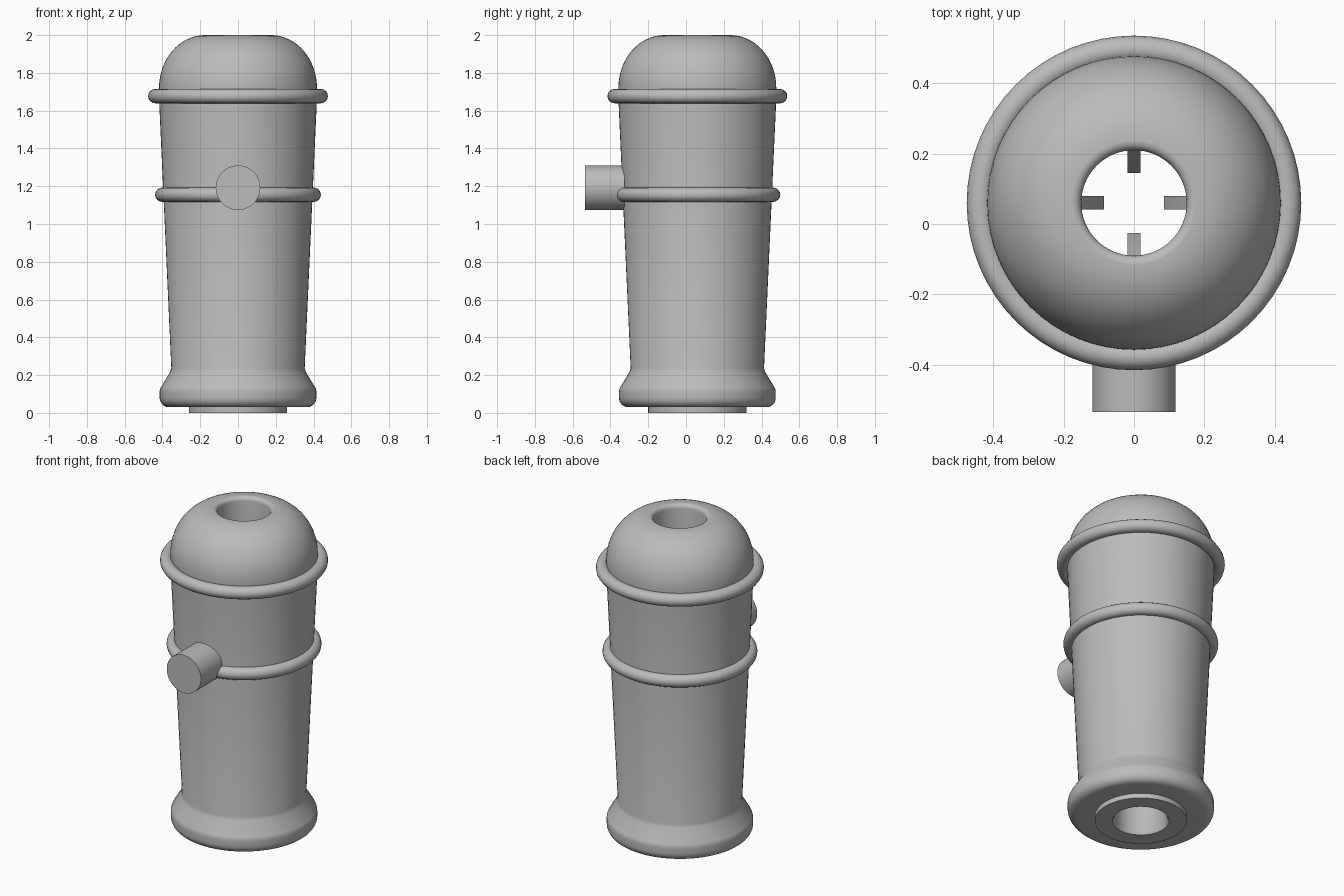
import bpy, bmesh, math
from mathutils import Matrix, Vector

cube = bpy.data.objects.get("Cube")
if cube:
    bpy.data.objects.remove(cube, do_unlink=True)

AXIS_Y = 0.06
SEGMENTS = 64
BORE = 0.15

grey = bpy.data.materials.new("plain grey")
grey.use_nodes = True
COLOUR = (0.5, 0.5, 0.5, 1)
grey.diffuse_color = COLOUR
grey.node_tree.nodes["Principled BSDF"].inputs["Base Color"].default_value = COLOUR


def finish(name, bm, angle=35):
    bmesh.ops.recalc_face_normals(bm, faces=bm.faces[:])
    mesh = bpy.data.meshes.new(name)
    bm.to_mesh(mesh)
    bm.free()
    mesh.materials.append(grey)
    obj = bpy.data.objects.new(name, mesh)
    bpy.context.collection.objects.link(obj)
    bpy.ops.object.select_all(action='DESELECT')
    obj.select_set(True)
    bpy.context.view_layer.objects.active = obj
    bpy.ops.object.shade_smooth_by_angle(angle=math.radians(angle))
    return obj


def arc(r, z, rx, rz, start, end, steps):
    """Points of an elliptical arc in the (radius, height) plane."""
    angles = [math.radians(start + (end - start) * i / steps) for i in range(steps + 1)]
    return [(r + rx * math.cos(a), z + rz * math.sin(a)) for a in angles]


def lathe(name, profile):
    """Closed (radius, height) profile turned about the body axis."""
    bm = bmesh.new()
    rings = []
    for i in range(SEGMENTS):
        a = math.tau * i / SEGMENTS
        rings.append([bm.verts.new((r * math.cos(a), AXIS_Y + r * math.sin(a), z))
                      for r, z in profile])
    for i, ring in enumerate(rings):
        after = rings[(i + 1) % SEGMENTS]
        for j in range(len(profile)):
            k = (j + 1) % len(profile)
            bm.faces.new((ring[j], after[j], after[k], ring[k]))
    return finish(name, bm)


# Hollow body: foot, tapered barrel, domed top and bore
profile = [(BORE + 0.01, 0), (0.26, 0), (0.26, 0.03)]
profile += arc(0.365, 0.08, 0.05, 0.05, -90, 0, 6)
profile += arc(0.365, 0.11, 0.05, 0.05, 0, 30, 3)
profile += [(0.36, 0.215), (0.353, 0.235), (0.417, 1.64)]
profile += arc(0.175, 1.72, 0.243, 0.28, 0, 90, 16)
profile += arc(0.175, 1.975, 0.025, 0.025, 90, 180, 4)
profile += [(BORE, 0.02)]
lathe("hollow_body", profile)

# Raised bands
for name, radius, z in (("upper_band", 0.438, 1.677), ("lower_band", 0.401, 1.155)):
    lathe(name, arc(radius, z, 0.038, 0.038, 0, 337.5, 15))

# Front button
bm = bmesh.new()
bmesh.ops.create_cone(bm, cap_ends=True, segments=48, radius1=0.118, radius2=0.118,
                      depth=0.21, matrix=Matrix.Translation((0, -0.43, 1.192))
                      @ Matrix.Rotation(math.pi / 2, 4, 'X'))
finish("front_button", bm)

# Four sloped ribs inside the bore
RIB = [(0.17, 0.85), (0.085, 0.95), (0.085, 1.1), (0.17, 1.25)]
for n, name in enumerate(("left_rib", "back_rib", "right_rib", "front_rib")):
    bm = bmesh.new()
    turn = Matrix.Translation((0, AXIS_Y, 0)) @ Matrix.Rotation(n * math.pi / 2, 4, 'Z')
    sides = [[bm.verts.new(turn @ Vector((r, w, z))) for r, z in RIB]
             for w in (-0.019, 0.019)]
    for side in sides:
        bm.faces.new(side)
    for j in range(len(RIB)):
        k = (j + 1) % len(RIB)
        bm.faces.new((sides[0][j], sides[0][k], sides[1][k], sides[1][j]))
    finish(name, bm)
